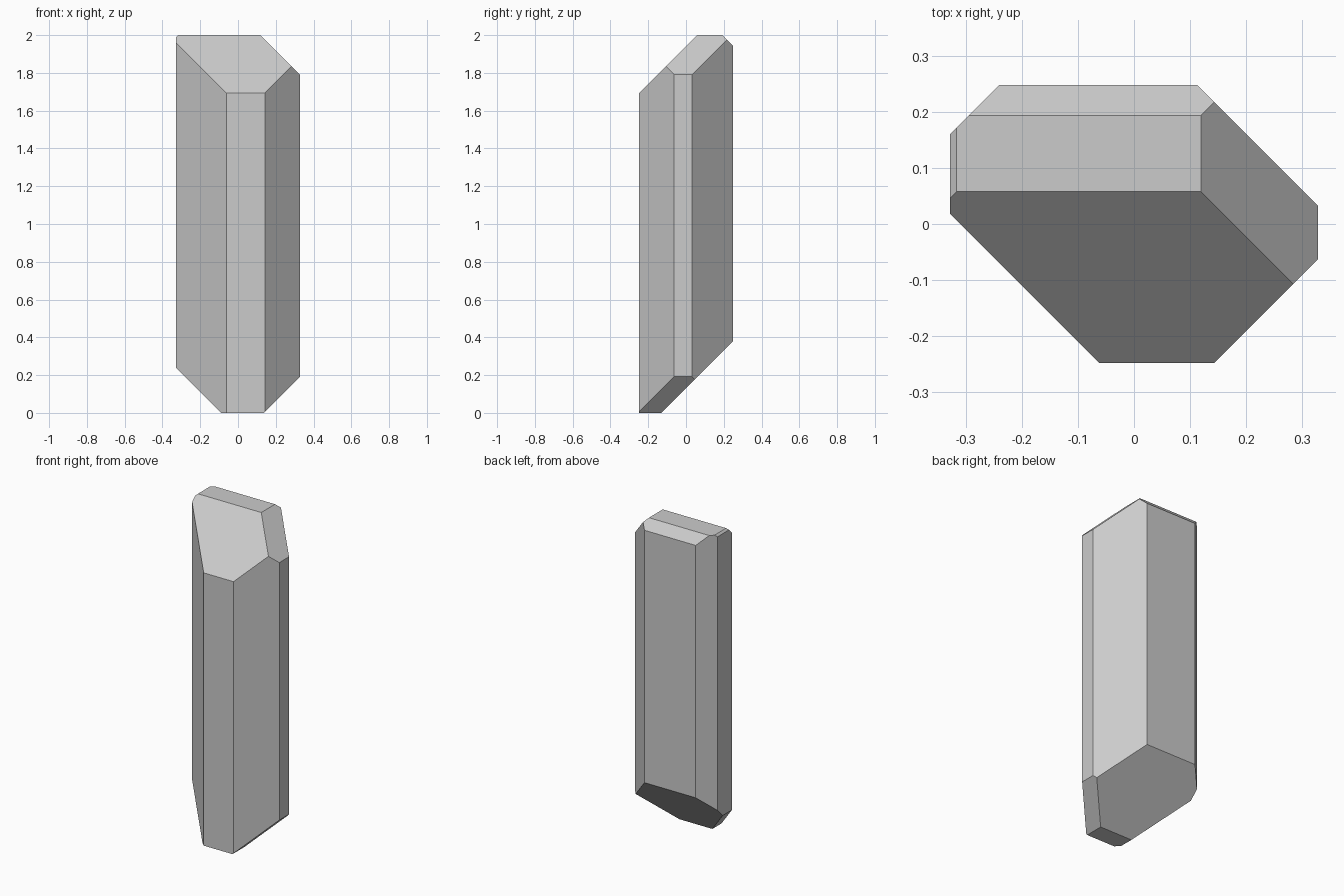
import bpy, bmesh
from mathutils import Vector

if "Cube" in bpy.data.objects:
    bpy.data.objects.remove(bpy.data.objects["Cube"])

# Crystal shard: a tall block trimmed by 45 degree planes
bm = bmesh.new()
bmesh.ops.create_cube(bm, size=1)
for v in bm.verts:
    v.co = Vector((v.co.x * 0.656, v.co.y * 0.496, v.co.z * 2 + 1))


def trim(normal, d):
    """Keep the side where normal . p <= d and cap the cut."""
    n = Vector(normal)
    geom = bm.verts[:] + bm.edges[:] + bm.faces[:]
    res = bmesh.ops.bisect_plane(bm, geom=geom, dist=1e-5, plane_co=n * d / n.length_squared,
                                 plane_no=n, clear_outer=True)
    edges = [e for e in res["geom_cut"] if isinstance(e, bmesh.types.BMEdge)]
    if edges:
        bmesh.ops.contextual_create(bm, geom=edges)


cuts = [
    # upright corners
    ((-1, -1, 0), 0.31), ((1, -1, 0), 0.391), ((1, 1, 0), 0.36), ((-1, 1, 0), 0.488),
    # top slopes: front, back, right, left
    ((0, -1, 1), 1.942), ((0, 1, 1), 2.193), ((1, 0, 1), 2.119), ((-1, 0, 1), 2.316),
    # bottom slopes: back, right, left
    ((0, 1, -1), -0.13), ((1, 0, -1), 0.136), ((-1, 0, -1), 0.09),
]
for normal, d in cuts:
    trim(normal, d)

bmesh.ops.recalc_face_normals(bm, faces=bm.faces[:])
mesh = bpy.data.meshes.new("crystal_shard")
bm.to_mesh(mesh)
bm.free()
bpy.context.collection.objects.link(bpy.data.objects.new("crystal_shard", mesh))
